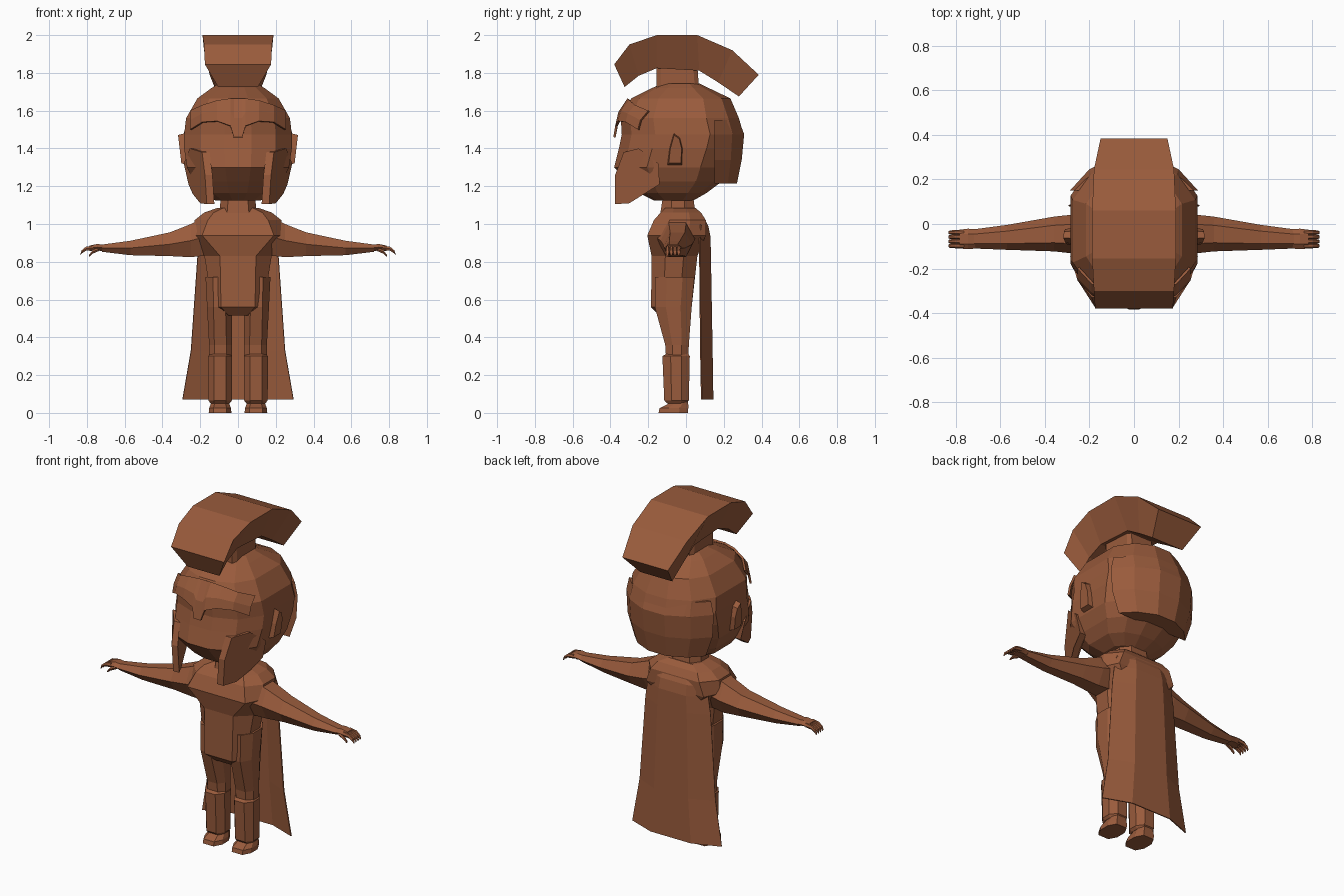
import bpy, bmesh, math

clay = bpy.data.materials.new("terracotta")
clay.diffuse_color = (0.32, 0.105, 0.045, 1)


def finish(name, bm, mirror=False, solid=0):
    bmesh.ops.recalc_face_normals(bm, faces=bm.faces)
    me = bpy.data.meshes.new(name)
    bm.to_mesh(me)
    bm.free()
    me.materials.append(clay)
    ob = bpy.data.objects.new(name, me)
    bpy.context.collection.objects.link(ob)
    if solid:
        m = ob.modifiers.new("thickness", 'SOLIDIFY')
        m.thickness = solid
    if mirror:
        m = ob.modifiers.new("mirror", 'MIRROR')
        m.use_mirror_merge = False
    return ob


def loft(name, rings, mirror=False, closed=True, solid=0):
    """Skin a list of equal-length point rings; closed rings get end caps."""
    bm = bmesh.new()
    vs = [[bm.verts.new(p) for p in r] for r in rings]
    n = len(rings[0])
    for a, b in zip(vs, vs[1:]):
        for i in range(n if closed else n - 1):
            j = (i + 1) % n
            bm.faces.new((a[i], a[j], b[j], b[i]))
    if closed:
        bm.faces.new(vs[0])
        bm.faces.new(vs[-1])
    return finish(name, bm, mirror, solid)


def octo(z, fw, hw, yf, yb, cx=0, k=0.3):
    """Eight-sided horizontal section with flat front and back."""
    c = (yb - yf) * k
    right = [(fw, yf), (hw, yf + c), (hw, yb - c), (fw, yb)]
    return [(cx + x, y, z) for x, y in right] + [(cx - x, y, z) for x, y in right[::-1]]


def skull(z, hw, yf, yb):
    """Twelve-sided rounded section."""
    c, h = (yf + yb) / 2, (yb - yf) / 2
    right = [(.25, -1), (.7, -.84), (1, -.45), (1, .45), (.7, .82), (.25, 1)]
    return [(x * hw, c + y * h, z) for x, y in right] + \
           [(-x * hw, c + y * h, z) for x, y in right[::-1]]


def tube(x, z, hz, y, hy, n=6):
    """Upright section for limbs running along x."""
    return [(x, y + hy * math.cos(math.tau * i / n), z + hz * math.sin(math.tau * i / n) * 1.1)
            for i in range(n)]


# Head and helmet dome
loft("head", [skull(*r) for r in [
    (1.125, .12, -.17, .04), (1.165, .19, -.25, .11), (1.225, .235, -.31, .19),
    (1.30, .27, -.38, .25), (1.40, .285, -.355, .285), (1.475, .285, -.34, .305),
    (1.56, .275, -.345, .28), (1.665, .215, -.29, .235), (1.72, .14, -.18, .12),
    (1.745, .10, -.12, .07)]])

# Neck guard at the back of the helmet
loft("neck_guard", [[(hw, .15, z), (.7 * hw, .15 + .6 * (yb - .15), z), (.25 * hw, yb, z),
                     (-.25 * hw, yb, z), (-.7 * hw, .15 + .6 * (yb - .15), z), (-hw, .15, z)]
                    for z, hw, yb in [(1.215, .235, .27), (1.34, .28, .295),
                                      (1.475, .288, .308), (1.55, .27, .28)]])

# Brow plate flaring into a nose guard
brow = [  # x, top (y, z), lower edge (y, z)
    (-.255, -.20, 1.60, -.255, 1.50), (-.19, -.27, 1.63, -.32, 1.54), (-.11, -.30, 1.655, -.36, 1.545),
    (-.04, -.31, 1.665, -.375, 1.52), (-.022, -.31, 1.665, -.385, 1.46)]
brow += [(-x, *r) for x, *r in brow[::-1]]
loft("brow_plate", [[(x, y0, z0) for x, y0, z0, y1, z1 in brow],
                    [(x, y0 * .35 + y1 * .65 - .006, (z0 + z1) / 2) for x, y0, z0, y1, z1 in brow],
                    [(x, y1, z1) for x, y0, z0, y1, z1 in brow]], closed=False, solid=.012)

# Cheek guards: wrapped plates
cheek = [(-.33, 1.38, .19), (-.375, 1.26, .175), (-.375, 1.105, .165), (-.30, 1.11, .20),
         (-.22, 1.16, .24), (-.14, 1.21, .262), (-.145, 1.32, .287), (-.25, 1.40, .255)]
loft("cheek_guard", [[(x, y, z) for y, z, x in cheek],
                     [(x - .04, y, z) for y, z, x in cheek]], mirror=True)

# Ears
ear = [(-.065, 1.485), (-.03, 1.46), (-.015, 1.40), (-.02, 1.31), (-.10, 1.31), (-.09, 1.40)]
loft("ear", [[(.265, y, z) for y, z in ear],
             [(.30 + (z - 1.31) * .1, -.055 + (y + .055) * .8, 1.39 + (z - 1.39) * .85)
              for y, z in ear]], mirror=True)

# Crest stand and crest arch, narrower along the underside
loft("crest_stand", [octo(1.70, .07, .085, -.155, .07, k=.1), octo(1.84, .07, .085, -.155, .06, k=.1)])
arch = [  # outer y, z, half width, inner y, z
    (-.38, 1.845, .175, -.325, 1.725), (-.30, 1.95, .18, -.25, 1.785), (-.155, 2.0, .188, -.155, 1.825),
    (.06, 2.0, .188, .07, 1.812), (.245, 1.92, .18, .17, 1.75), (.385, 1.79, .15, .28, 1.675)]
loft("crest", [[(w, y, z), (-w, y, z), (-.105, v, u), (.105, v, u)] for y, z, w, v, u in arch])

# Neck and torso
loft("neck", [octo(1.03, .06, .10, -.14, .055), octo(1.16, .05, .09, -.12, .035)])
loft("torso", [octo(*r) for r in [
    (.515, .05, .07, -.14, .0), (.56, .09, .135, -.185, .03), (.83, .095, .178, -.182, .06),
    (.94, .19, .235, -.205, .105), (1.02, .16, .23, -.17, .105), (1.06, .13, .18, -.135, .08),
    (1.085, .08, .11, -.11, .05)]])

# Legs with cuffed boots
loft("thigh", [octo(z, .032, hw, yf, yb, cx) for z, cx, hw, yf, yb in [
    (.28, .093, .06, -.105, .012), (.36, .093, .06, -.11, .015),
    (.56, .098, .066, -.165, .03), (.72, .10, .072, -.165, .045)]], mirror=True)
loft("boot", [octo(z, .032, hw, yf, yb, .095) for z, hw, yf, yb in [
    (.05, .05, -.10, .0), (.065, .062, -.115, .015), (.30, .064, -.125, .02),
    (.315, .05, -.10, .01)]], mirror=True)
loft("foot", [octo(z, fw, hw, yf, yb, .095) for z, fw, hw, yf, yb in [
    (0, .035, .06, -.145, .01), (.025, .035, .058, -.14, .012), (.045, .03, .05, -.10, .012),
    (.06, .03, .045, -.08, .01)]], mirror=True)

# Arms
loft("arm", [tube(*r) for r in [
    (.15, .94, .11, -.06, .11), (.25, .912, .092, -.045, .09), (.36, .893, .066, -.045, .078),
    (.57, .873, .04, -.06, .056), (.72, .872, .02, -.067, .043)]], mirror=True)

# Hands: palm, curled fingers and thumb
loft("palm", [tube(.71, .873, .018, -.067, .043), tube(.745, .877, .018, -.067, .046),
              tube(.785, .872, .015, -.068, .042)], mirror=True)
for i in range(4):
    y = -.038 - .02 * i
    loft("finger", [tube(.765, .875, .012, y, .011), tube(.805, .869, .011, y, .011),
                    tube(.828, .852, .009, y, .009), tube(.833, .84, .006, y, .006)], mirror=True)
loft("thumb", [tube(.735, .868, .011, -.095, .014), tube(.768, .853, .010, -.10, .011),
               tube(.788, .832, .006, -.10, .007)], mirror=True)

# Cape: curved sheet flaring toward the hem
cape = [  # z, half width, edge y, middle y
    (1.05, .15, .06, .085), (.99, .19, .08, .118), (.93, .20, .075, .13), (.83, .215, .075, .132),
    (.33, .25, .08, .141), (.07, .295, .085, .145)]
loft("cape", [[(-w, e, z), (-.45 * w, m, z), (.45 * w, m, z), (w, e, z)]
              for z, w, e, m in cape], closed=False, solid=.006)
